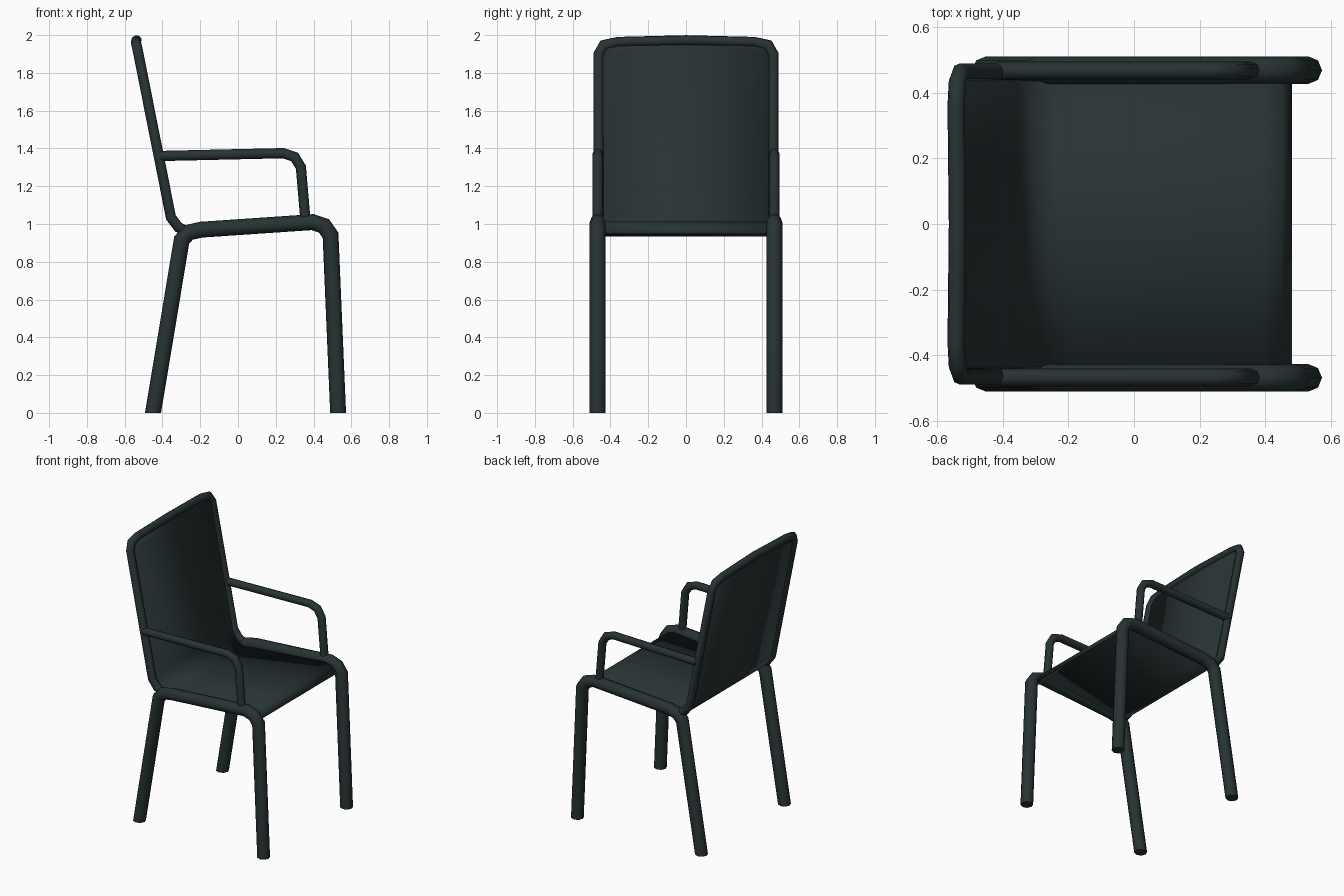
import bpy, bmesh, math
from mathutils import Vector

if "Cube" in bpy.data.objects:
    bpy.data.objects.remove(bpy.data.objects["Cube"])

mat = bpy.data.materials.new("dark slate green")
mat.diffuse_color = (0.021, 0.033, 0.034, 1)
mat.use_nodes = True
mat.node_tree.nodes["Principled BSDF"].inputs["Base Color"].default_value = mat.diffuse_color


def finish(name, bm, angle=50):
    bmesh.ops.recalc_face_normals(bm, faces=bm.faces[:])
    me = bpy.data.meshes.new(name)
    bm.to_mesh(me)
    bm.free()
    me.materials.append(mat)
    ob = bpy.data.objects.new(name, me)
    bpy.context.collection.objects.link(ob)
    bpy.ops.object.select_all(action='DESELECT')
    ob.select_set(True)
    bpy.context.view_layer.objects.active = ob
    bpy.ops.object.shade_smooth_by_angle(angle=math.radians(angle))
    return ob


def tube(name, pts, r, end_normal=None, sides=8):
    """Sweep a polygon along pts with true mitred joints."""
    pts = [Vector(p) for p in pts]
    dirs = [(b - a).normalized() for a, b in zip(pts, pts[1:])]
    side = Vector((0, 1, 0))
    up = dirs[0].cross(side).normalized()
    ring = [pts[0] + r * (math.cos(t) * side + math.sin(t) * up)
            for t in (2 * math.pi * k / sides for k in range(sides))]
    bm = bmesh.new()
    rings = []
    for i, p in enumerate(pts):
        d_in, d_out = dirs[max(i - 1, 0)], dirs[min(i, len(dirs) - 1)]
        n = d_in + d_out
        if end_normal and i in (0, len(pts) - 1):
            n = Vector(end_normal)
        ring = [v + d_in * ((p - v).dot(n) / d_in.dot(n)) for v in ring]
        rings.append([bm.verts.new(v) for v in ring])
    for a, b in zip(rings, rings[1:]):
        for k in range(sides):
            j = (k + 1) % sides
            bm.faces.new((a[k], a[j], b[j], b[k]))
    bm.faces.new(rings[0])
    bm.faces.new(rings[-1])
    return finish(name, bm)


# Side profiles (x, z)
leg_path = [(-0.45, 0), (-0.298, 0.915), (-0.262, 0.955), (-0.195, 0.97),
            (0.395, 1.01), (0.455, 0.99), (0.49, 0.94), (0.53, 0)]
arm_path = [(-0.415, 1.36), (0.24, 1.375), (0.30, 1.355), (0.333, 1.30), (0.357, 1.02)]

# Leg frames and armrests on both sides
for s, label in ((-1, "right"), (1, "left")):
    tube(label + "_leg_frame", [(x, s * 0.468, z) for x, z in leg_path], 0.042, (0, 0, 1))
    tube(label + "_armrest", [(x, s * 0.467, z) for x, z in arm_path], 0.027)

# Back frame: one hoop, mirrored half path
half = [(-0.20, 0.462, 0.965), (-0.27, 0.462, 0.962), (-0.315, 0.462, 0.982),
        (-0.355, 0.462, 1.035), (-0.527, 0.462, 1.90), (-0.537, 0.435, 1.948),
        (-0.541, 0.36, 1.964)]
hoop = half + [(-0.537, 0, 1.973)] + [(x, -y, z) for x, y, z in reversed(half)]
tube("back_frame", hoop, 0.027)

# Seat and back: one continuous sheet, rows of (x, half width, z)
rows = [(-0.541, 0.36, 1.967), (-0.537, 0.435, 1.948), (-0.527, 0.46, 1.90),
        (-0.357, 0.46, 1.04), (-0.335, 0.46, 0.995), (-0.295, 0.46, 0.955),
        (-0.24, 0.46, 0.943), (-0.19, 0.46, 0.953), (0.39, 0.46, 1.006),
        (0.445, 0.455, 0.99), (0.475, 0.445, 0.95)]
bm = bmesh.new()
grid = [[bm.verts.new((x, w * t, z)) for t in (-1, 0, 1)] for x, w, z in rows]
for a, b in zip(grid, grid[1:]):
    for k in (0, 1):
        bm.faces.new((a[k], a[k + 1], b[k + 1], b[k]))
sheet = finish("seat_and_back_panel", bm)
mod = sheet.modifiers.new("thickness", 'SOLIDIFY')
mod.thickness = 0.016
mod.offset = 0
